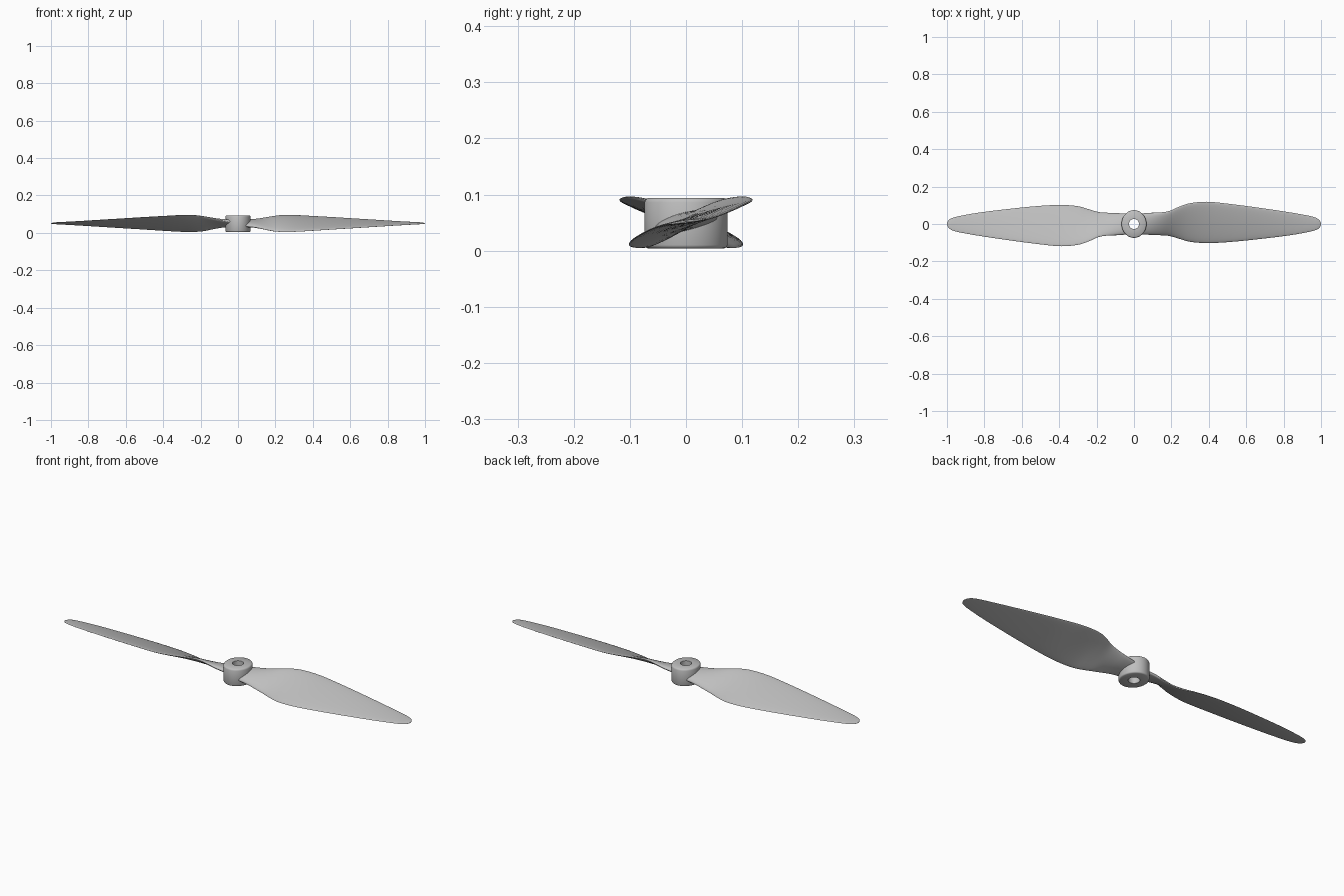
import bpy, bmesh, math
from mathutils import Vector

if "Cube" in bpy.data.objects:
    bpy.data.objects.remove(bpy.data.objects["Cube"])

grey = bpy.data.materials.new("light grey plastic")
grey.use_nodes = True
COLOR = (0.52, 0.52, 0.52, 1)
grey.diffuse_color = COLOR
grey.node_tree.nodes["Principled BSDF"].inputs["Base Color"].default_value = COLOR


def finish(name, bm, angle):
    bmesh.ops.recalc_face_normals(bm, faces=bm.faces)
    mesh = bpy.data.meshes.new(name)
    bm.to_mesh(mesh)
    bm.free()
    mesh.materials.append(grey)
    ob = bpy.data.objects.new(name, mesh)
    bpy.context.collection.objects.link(ob)
    bpy.ops.object.select_all(action='DESELECT')
    ob.select_set(True)
    bpy.context.view_layer.objects.active = ob
    bpy.ops.object.shade_smooth_by_angle(angle=math.radians(angle))
    return ob


def bridge(bm, rings, closed):
    pairs = list(zip(rings, rings[1:]))
    if closed:
        pairs.append((rings[-1], rings[0]))
    for a, b in pairs:
        n = len(a)
        for i in range(n):
            bm.faces.new((a[i], a[(i + 1) % n], b[(i + 1) % n], b[i]))


# Hub: slightly oval lathed ring with a rounded rim and a through bore
def make_hub():
    profile = [(0.027, 0.004), (0.068, 0.004), (0.072, 0.006), (0.074, 0.010),
               (0.074, 0.086), (0.072, 0.091), (0.068, 0.094), (0.027, 0.094)]
    bm = bmesh.new()
    rings = []
    for r, z in profile:
        oval = 0.90 if r > 0.03 else 1.0
        rings.append([bm.verts.new((r * oval * math.cos(t), r * math.sin(t), z))
                      for t in (2 * math.pi * i / 64 for i in range(64))])
    bridge(bm, rings, True)
    finish("hub", bm, 40)


# Blade stations: x, front y, front z, back y, back z, thickness
STATIONS = [
    (0.040, -0.056, 0.036, 0.056, 0.060, 0.034),
    (0.090, -0.058, 0.030, 0.060, 0.068, 0.030),
    (0.140, -0.060, 0.019, 0.062, 0.079, 0.024),
    (0.190, -0.064, 0.009, 0.070, 0.089, 0.020),
    (0.245, -0.080, 0.005, 0.094, 0.095, 0.018),
    (0.300, -0.095, 0.006, 0.111, 0.095, 0.017),
    (0.390, -0.102, 0.011, 0.119, 0.090, 0.016),
    (0.515, -0.096, 0.019, 0.107, 0.083, 0.014),
    (0.675, -0.080, 0.029, 0.086, 0.073, 0.012),
    (0.835, -0.060, 0.039, 0.062, 0.063, 0.009),
    (0.940, -0.041, 0.045, 0.043, 0.057, 0.007),
    (0.975, -0.031, 0.047, 0.032, 0.055, 0.006),
    (0.992, -0.020, 0.048, 0.020, 0.053, 0.004),
    (1.000, -0.005, 0.050, 0.005, 0.051, 0.002),
]


def spline(points, steps):
    pts = [Vector(p) for p in points]
    out = []
    for i in range(len(pts) - 1):
        a, b = pts[max(i - 1, 0)], pts[i]
        c, d = pts[i + 1], pts[min(i + 2, len(pts) - 1)]
        for s in range(steps):
            t = s / steps
            out.append(0.5 * (2 * b + (c - a) * t + (2 * a - 5 * b + 4 * c - d) * t * t
                              + (3 * b - a - 3 * c + d) * t ** 3))
    return out + [pts[-1]]


# Blade: twisted, lightly cambered lens sections lofted from root to tip
def make_blade(name, side):
    bm = bmesh.new()
    rings = []
    n = 16
    for x, fy, fz, by, bz, thick in spline(STATIONS, 4):
        front, back = Vector((x, fy, fz)), Vector((x, by, bz))
        chord = back - front
        normal = Vector((0, -chord.z, chord.y)).normalized()
        ring = []
        for i in range(2 * n):
            a = math.pi * i / n
            u = 0.5 - 0.5 * math.cos(a)
            height = (0.62 if a < math.pi else 0.38) * thick * math.sin(a)
            p = front + chord * u + normal * height
            p.z = min(max(p.z, 0.0), 0.098)
            ring.append(bm.verts.new((side * p.x, side * p.y, p.z)))
        rings.append(ring)
    bridge(bm, rings, False)
    bm.faces.new(rings[0])
    bm.faces.new(rings[-1])
    finish(name, bm, 50)


make_hub()
make_blade("left_blade", 1)
make_blade("right_blade", -1)
